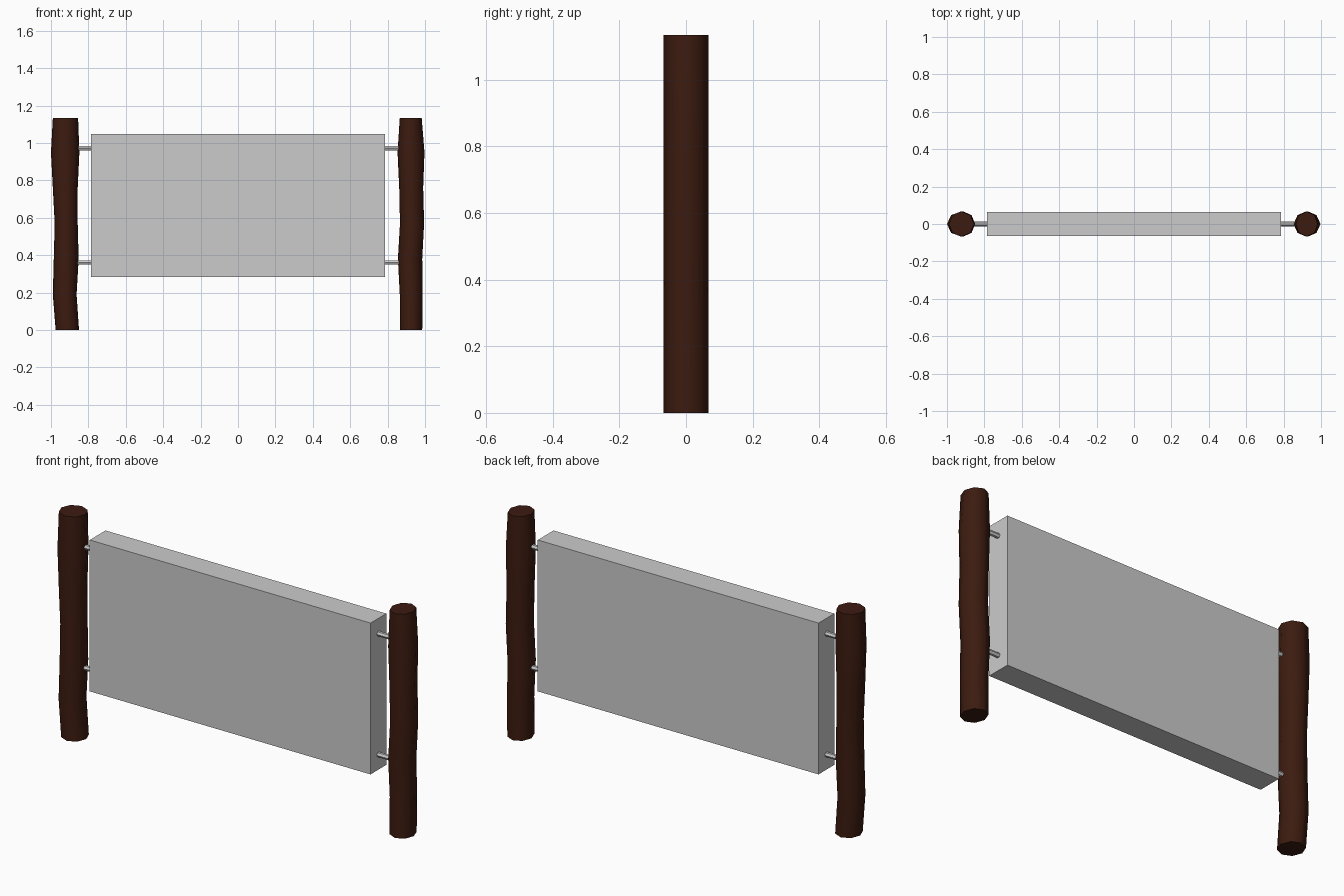
import bpy, bmesh, math

if "Cube" in bpy.data.objects:
    bpy.data.objects.remove(bpy.data.objects["Cube"])

wood = bpy.data.materials.new("dark_wood")
wood.diffuse_color = (0.045, 0.011, 0.005, 1)
wood.use_nodes = True
wood.node_tree.nodes["Principled BSDF"].inputs["Base Color"].default_value = wood.diffuse_color


def finish(name, bm, mat=None):
    bmesh.ops.recalc_face_normals(bm, faces=bm.faces)
    me = bpy.data.meshes.new(name)
    bm.to_mesh(me)
    bm.free()
    ob = bpy.data.objects.new(name, me)
    bpy.context.collection.objects.link(ob)
    if mat:
        me.materials.append(mat)
    return ob


def log_post(name, rings, sides=8, depth=0.067):
    """Lofted log: rings are (z, left x, right x)."""
    bm = bmesh.new()
    loops = []
    for z, x0, x1 in rings:
        c, r = (x0 + x1) / 2, (x1 - x0) / 2
        loops.append([bm.verts.new((c + r * math.cos(a), depth * math.sin(a), z))
                      for a in (math.tau * i / sides for i in range(sides))])
    for lo, hi in zip(loops, loops[1:]):
        for i in range(sides):
            j = (i + 1) % sides
            bm.faces.new((lo[i], lo[j], hi[j], hi[i])).smooth = True
    # flat sawn ends
    bm.faces.new(loops[0][::-1])
    bm.faces.new(loops[-1])
    ob = finish(name, bm, wood)
    for e in ob.data.edges:
        za, zb = (ob.data.vertices[v].co.z for v in e.vertices)
        e.use_edge_sharp = za == zb and za in (rings[0][0], rings[-1][0])
    return ob


# wavy log posts
log_post("left_post", [(0, -0.975, -0.85), (0.19, -0.99, -0.863), (0.38, -0.985, -0.852),
                       (0.57, -0.98, -0.857), (0.76, -0.99, -0.857),
                       (0.95, -1.0, -0.848), (1.135, -0.99, -0.855)])
log_post("right_post", [(0, 0.865, 0.985), (0.19, 0.865, 0.987), (0.38, 0.855, 0.985),
                        (0.57, 0.866, 0.995), (0.76, 0.862, 0.99),
                        (0.95, 0.853, 0.997), (1.135, 0.865, 0.982)])

# sign panel
bm = bmesh.new()
bmesh.ops.create_cube(bm, size=1)
for v in bm.verts:
    v.co = (v.co.x * 1.572, v.co.y * 0.126, 0.666 + v.co.z * 0.766)
finish("sign_panel", bm)

# hexagonal rods joining panel to posts
for side, sx in (("left", -1), ("right", 1)):
    for level, z in (("lower", 0.36), ("upper", 0.972)):
        bpy.ops.mesh.primitive_cylinder_add(vertices=6, radius=0.0125, depth=0.16,
                                            location=(sx * 0.83, 0, z),
                                            rotation=(0, math.pi / 2, 0))
        bpy.context.object.name = f"{side}_{level}_rod"
